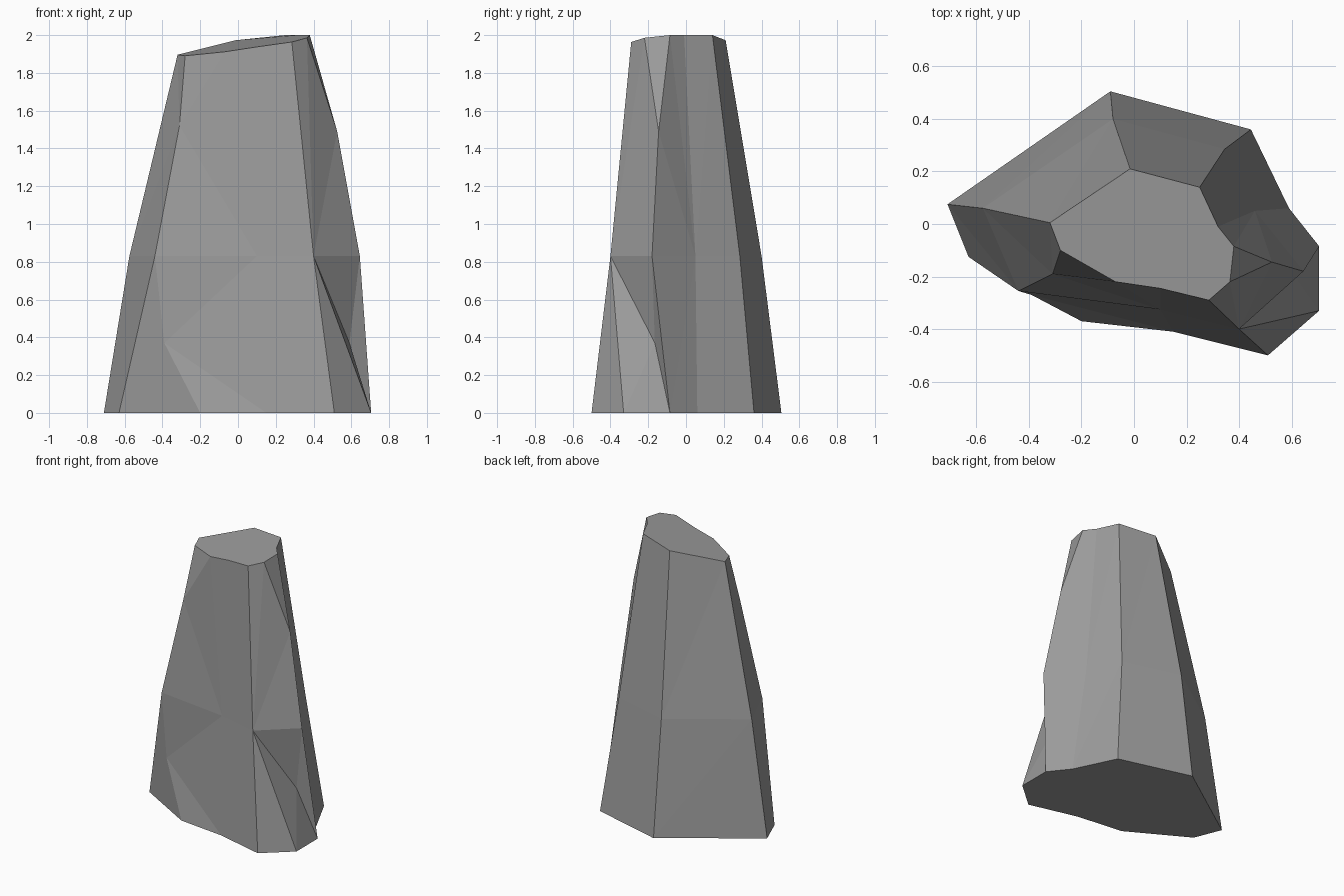
import bpy
import bmesh

cube = bpy.data.objects.get("Cube")
if cube:
    bpy.data.objects.remove(cube, do_unlink=True)

stone = bpy.data.materials.new("stone grey")
stone.use_nodes = True
stone.diffuse_color = (0.33, 0.33, 0.33, 1)
stone.node_tree.nodes["Principled BSDF"].inputs["Base Color"].default_value = stone.diffuse_color

bm = bmesh.new()


def ring(outline, height):
    """Corner points of one level, listed from the -x tip round the back."""
    return [bm.verts.new((x, y, height(x, y))) for x, y in outline]


def strip(lower, upper):
    """Triangles between matching runs of corners on two levels."""
    for i in range(len(lower) - 1):
        bm.faces.new((lower[i], lower[i + 1], upper[i]))
        bm.faces.new((lower[i + 1], upper[i + 1], upper[i]))


def fan(centre, border):
    """Triangles from a dent or bump out to the closed border round it."""
    hub = bm.verts.new(centre)
    for a, b in zip(border, border[1:] + border[:1]):
        bm.faces.new((a, b, hub))


# Foot, waist and sloping crown outlines
foot = ring([(-.71, .075), (-.09, .505), (.445, .36), (.59, .06), (.705, -.085),
             (.705, -.33), (.51, -.5), (.15, -.41), (-.2, -.37), (-.63, -.125)],
            lambda x, y: 0)
waist = ring([(-.575, .06), (-.08, .4), (.345, .285), (.46, .05), (.645, -.18),
              (.4, -.4), (.1, -.325), (-.44, -.255)], lambda x, y: .83)
crown = ring([(-.32, .005), (-.015, .21), (.25, .14), (.32, -.01), (.38, -.085),
              (.365, -.22), (.285, -.29), (.1, -.245), (-.07, -.22), (-.28, -.1)],
             lambda x, y: min(2, 1.95 + .17 * x + .12 * y))

# Back and +x walls
strip(foot[:5], waist[:5])
strip(waist[:4], crown[:4])
bm.faces.new((waist[3], crown[4], crown[3]))

# Front corner and front wall
bm.faces.new((foot[5], foot[6], waist[5]))
strip(foot[6:8], waist[5:7])
bm.faces.new((waist[5], crown[6], crown[5]))
strip(waist[5:7], crown[6:8])
bm.faces.new((waist[6], crown[8], crown[7]))

# Wall at the -x end of the foot
strip([foot[9], foot[0]], [waist[7], waist[0]])

# Chipped facets: side notch, side bump, front dent, front shoulder
fan((.59, -.165, .37), [foot[4], foot[5], waist[5], waist[4]])
fan((.525, -.145, 1.49), [waist[3], waist[4], waist[5], crown[5], crown[4]])
fan((-.39, -.27, .37), foot[7:10] + [waist[7], waist[6]])
fan((-.31, -.19, 1.52), [waist[6], waist[7], waist[0], crown[0], crown[9], crown[8]])

# Flat ends
bm.faces.new(foot)
bm.faces.new(crown)
bmesh.ops.recalc_face_normals(bm, faces=bm.faces)

mesh = bpy.data.meshes.new("rock_pillar")
bm.to_mesh(mesh)
bm.free()
mesh.materials.append(stone)
rock = bpy.data.objects.new("rock_pillar", mesh)
bpy.context.collection.objects.link(rock)
